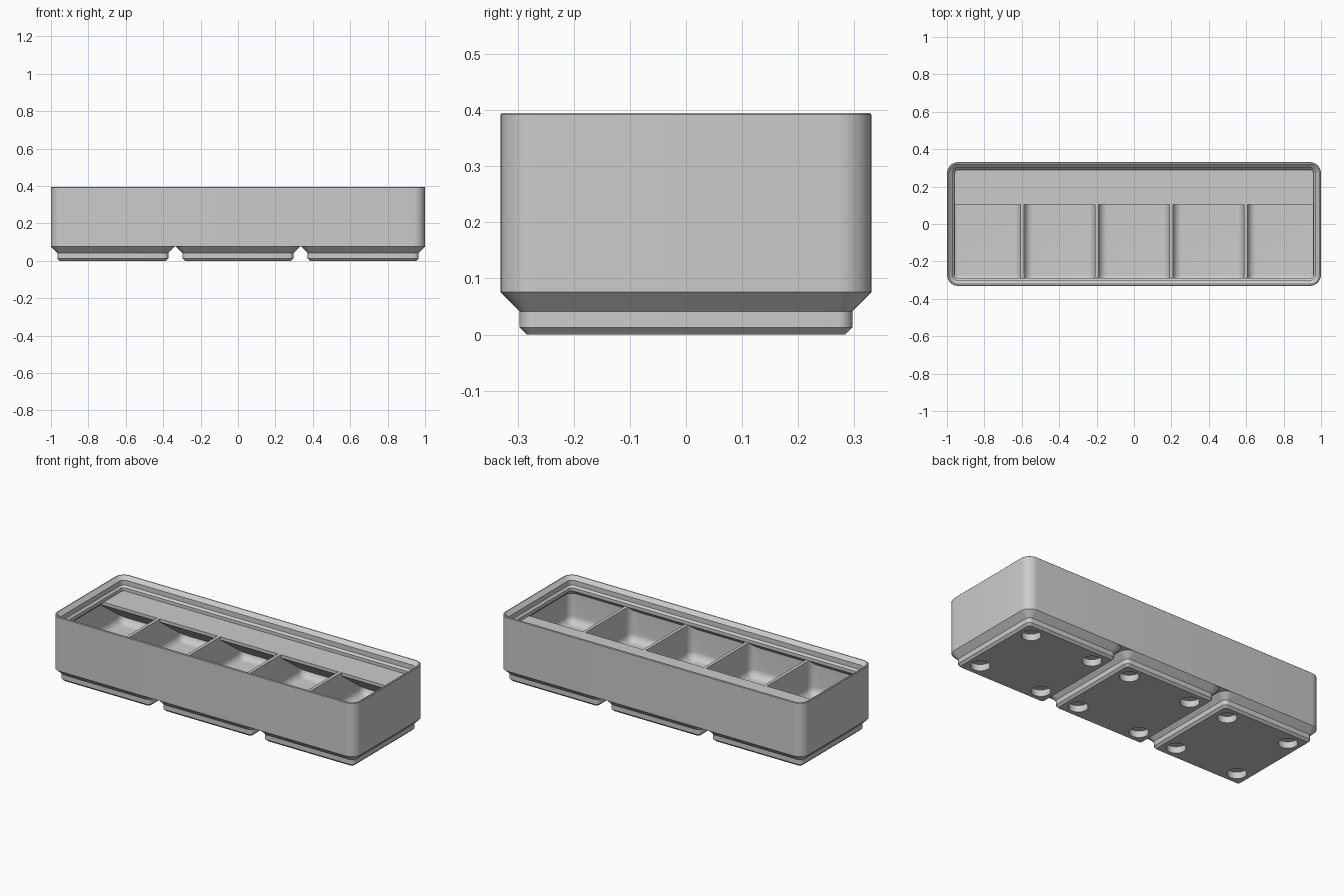
import bpy, bmesh, math
from mathutils import Vector

S = 2 / 125.5                      # millimetres to scene units
HX, HY, R = 62.75, 20.75, 3.75     # outer half sizes and corner radius
PITCH = 42

cube = bpy.data.objects.get("Cube")
if cube:
    bpy.data.objects.remove(cube)

grey = bpy.data.materials.new("light_grey")
grey.use_nodes = True
grey.diffuse_color = (0.6, 0.6, 0.6, 1)
grey.node_tree.nodes["Principled BSDF"].inputs["Base Color"].default_value = (0.6, 0.6, 0.6, 1)


def finish(name, bm):
    bmesh.ops.recalc_face_normals(bm, faces=bm.faces)
    bmesh.ops.scale(bm, vec=(S, S, S), verts=bm.verts)
    mesh = bpy.data.meshes.new(name)
    bm.to_mesh(mesh)
    bm.free()
    mesh.materials.append(grey)
    obj = bpy.data.objects.new(name, mesh)
    bpy.context.collection.objects.link(obj)
    return obj


def rounded_ring(cx, hx, hy, r, z, n=8):
    pts = []
    for q, (sx, sy) in enumerate([(1, 1), (-1, 1), (-1, -1), (1, -1)]):
        for i in range(n + 1):
            a = math.pi / 2 * (q + i / n)
            pts.append(Vector((cx + sx * (hx - r) + r * math.cos(a),
                               sy * (hy - r) + r * math.sin(a), z)))
    return pts


def loft(name, centres, hx, hy, r, profile):
    """Closed solid through rounded rectangles given as (inset, height)."""
    bm = bmesh.new()
    for cx in centres:
        rings = [[bm.verts.new(p) for p in
                  rounded_ring(cx, hx - d, hy - d, max(r - d, 0.05), z)] for d, z in profile]
        for a, b in zip(rings, rings[1:]):
            for i in range(len(a)):
                j = (i + 1) % len(a)
                bm.faces.new((a[i], a[j], b[j], b[i]))
        bm.faces.new(rings[0])
        bm.faces.new(rings[-1])
    return finish(name, bm)


def boolean(obj, tool, operation):
    mod = obj.modifiers.new("cut", "BOOLEAN")
    mod.object, mod.operation, mod.solver = tool, operation, "EXACT"
    bpy.context.view_layer.objects.active = obj
    bpy.ops.object.modifier_apply(modifier=mod.name)
    bpy.data.objects.remove(tool)


def smooth(obj):
    bpy.ops.object.select_all(action="DESELECT")
    obj.select_set(True)
    bpy.context.view_layer.objects.active = obj
    bpy.ops.object.shade_smooth_by_angle(angle=math.radians(30))


# Body block with stepped stacking lip around a shallow recess
body = loft("bin_body", [0], HX, HY, R,
            [(0, 4.75), (0, 24.6), (0.2, 24.8), (0.55, 24.8), (1.9, 23.5),
             (1.9, 21.7), (2.6, 21), (2.6, 19.8)])

# Five compartments with rounded corners and floor fillets
WALL, DIVIDER, COUNT, FILLET = 0.95, 1.2, 5, 2.8
step = (2 * (HX - WALL) + DIVIDER) / COUNT
arc = [math.pi / 2 * i / 8 for i in range(9)]
floor_fillet = [(FILLET * (1 - math.sin(a)), 7 + FILLET * (1 - math.cos(a))) for a in arc]
cavity = loft("compartment_cutter", [(i - 2) * step for i in range(COUNT)],
              (step - DIVIDER) / 2, HY - WALL, FILLET, floor_fillet + [(0, 22)])

# Underside of the lip slopes back to the walls
envelope = loft("lip_envelope", [0], HX, HY, R,
                [(0.9, 5), (0.9, 18.1), (2.62, 19.8), (2.62, 20.5)])
boolean(cavity, envelope, "INTERSECT")

# Label shelf along the back with a sloping underside
bm = bmesh.new()
depth = 15
profile = [(6.6, 21.5), (6.6, 18.6),
           (6.6 + depth, 18.6 - depth * math.tan(math.radians(36))), (6.6 + depth, 21.5)]
face = bm.faces.new([bm.verts.new((-65, y, z)) for y, z in profile])
ext = bmesh.ops.extrude_face_region(bm, geom=[face])
bmesh.ops.translate(bm, vec=(130, 0, 0),
                    verts=[v for v in ext["geom"] if isinstance(v, bmesh.types.BMVert)])
if not any(len(f.verts) == 4 and abs(f.calc_center_median().x + 65) < 0.01 for f in bm.faces):
    bmesh.ops.holes_fill(bm, edges=bm.edges)
boolean(cavity, finish("label_shelf", bm), "DIFFERENCE")
boolean(body, cavity, "DIFFERENCE")
smooth(body)

# Three stepped feet, each with four round magnet holes
for label, cx in (("left", PITCH), ("middle", 0), ("right", -PITCH)):
    foot = loft(label + "_foot", [cx], HY, HY, R,
                [(2.95, 0), (2.15, 0.8), (2.15, 2.6), (0, 4.75)])
    bm = bmesh.new()
    for sx in (-1, 1):
        for sy in (-1, 1):
            hole = bmesh.ops.create_cone(bm, cap_ends=True, segments=32,
                                         radius1=3.25, radius2=3.25, depth=4.8)
            bmesh.ops.translate(bm, vec=(cx + 13 * sx, 13 * sy, 0), verts=hole["verts"])
    boolean(foot, finish("magnet_holes", bm), "DIFFERENCE")
    smooth(foot)
